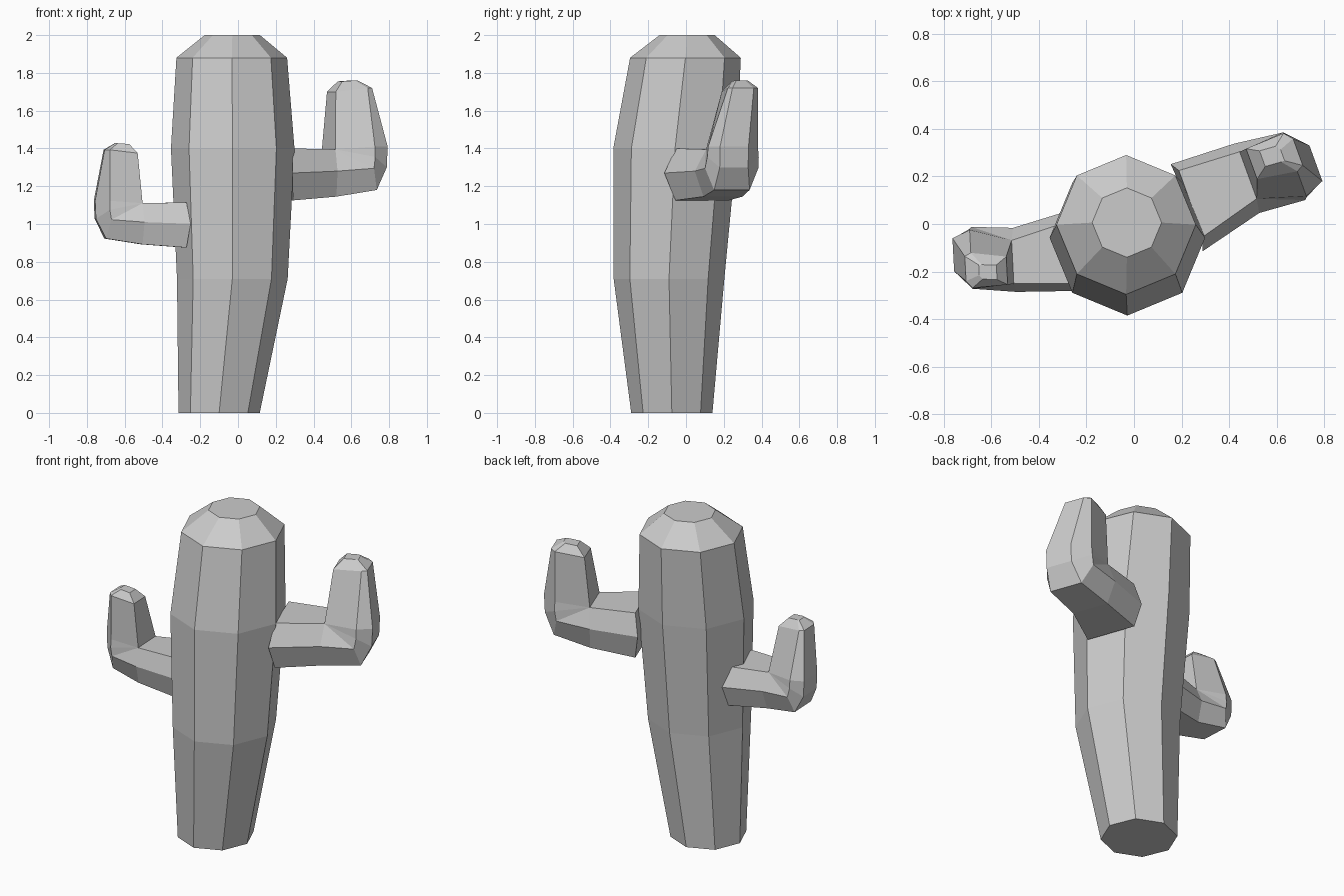
import bpy, bmesh
from math import cos, sin, radians, pi
from mathutils import Matrix, Vector

if "Cube" in bpy.data.objects:
    bpy.data.objects.remove(bpy.data.objects["Cube"])


def loft(name, rings, matrix=Matrix()):
    """Skin equal-length rings of points, capping both ends."""
    bm = bmesh.new()
    loops = [[bm.verts.new(matrix @ Vector(p)) for p in ring] for ring in rings]
    n = len(loops[0])
    for a, b in zip(loops, loops[1:]):
        for i in range(n):
            j = (i + 1) % n
            bm.faces.new((a[i], a[j], b[j], b[i]))
    bm.faces.new(loops[0])
    bm.faces.new(loops[-1])
    bmesh.ops.remove_doubles(bm, verts=bm.verts, dist=0.0005)
    bmesh.ops.recalc_face_normals(bm, faces=bm.faces)
    mesh = bpy.data.meshes.new(name)
    bm.to_mesh(mesh)
    bm.free()
    obj = bpy.data.objects.new(name, mesh)
    bpy.context.collection.objects.link(obj)
    return obj


# Trunk: octagonal rings (centre x, centre y, z, radius)
trunk = [(-.10, -.075, 0, .215), (-.03, -.09, .71, .293), (-.028, -.058, 1.40, .327),
         (-.033, -.003, 1.88, .293), (-.03, .006, 2.0, .146)]
loft("trunk", [[(x + r * cos(i * pi / 4), y + r * sin(i * pi / 4), z) for i in range(8)]
               for x, y, z, r in trunk])

# Arm: hexagonal rings swept round the elbow, origin at the inner corner.
# Each ring has inner, middle and outer pairs: (along, sideways, up, half width)
corner = (0, 0, 0, .105)
arm = [
    [(-.267, -.03, .005, .148), (-.29, -.04, -.125, .195), (-.267, -.03, -.27, .15)],
    [corner, (-.01, -.01, -.115, .155), (0, -.01, -.25, .11)],
    [corner, (.19, -.03, -.10, .15), (.22, -.04, -.215, .10)],
    [corner, (.20, -.026, -.04, .145), (.28, -.05, -.095, .08)],
    [corner, (.20, -.026, .015, .14), (.285, -.05, .015, .08)],
    [(.03, .04, .305, .068), (.20, .03, .325, .085), (.23, .02, .325, .06)],
    [(.08, .045, .36, .035), (.15, .04, .365, .035), (.165, .03, .365, .025)],
]
arm_rings = [[(u, v + h, w) for u, v, w, h in ring] +
             [(u, v - h, w) for u, v, w, h in reversed(ring)] for ring in arm]

# Two arms: the left is a smaller, turned copy of the right
for name, place, angle, size in (("right_arm", (.48, .205, 1.395), 20, 1),
                                 ("left_arm", (-.51, -.16, 1.11), 183, .87)):
    loft(name, arm_rings, Matrix.Translation(place)
         @ Matrix.Rotation(radians(angle), 4, 'Z') @ Matrix.Scale(size, 4))
